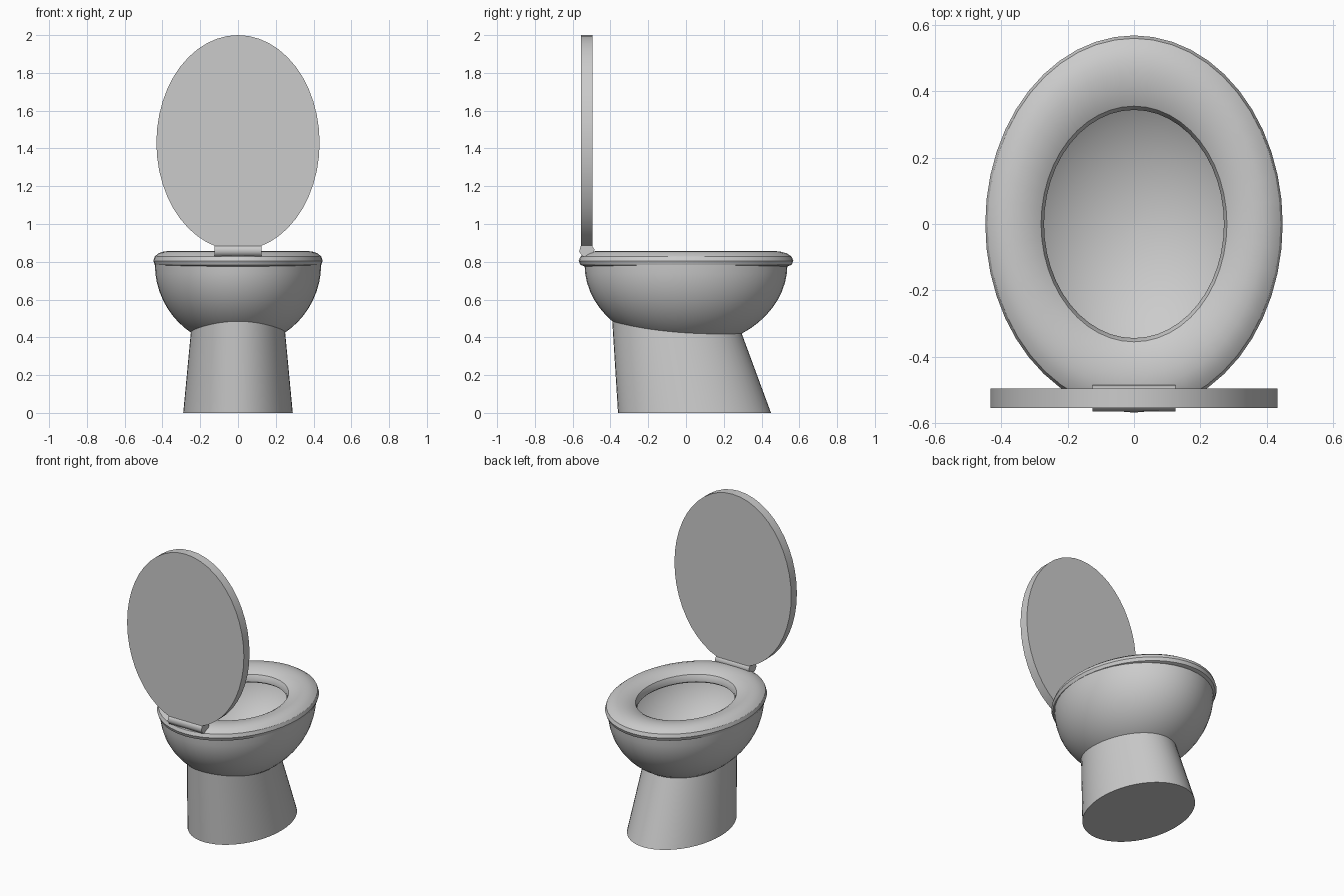
import bpy, math

if "Cube" in bpy.data.objects:
    bpy.data.objects.remove(bpy.data.objects["Cube"])

SEG = 48


def loft(name, rings, closed=False, cap_first=False, cap_last=False, angle=30):
    """Skin a list of equal-length vertex rings."""
    n = len(rings[0])
    verts = [v for r in rings for v in r]
    faces = []
    count = len(rings) if closed else len(rings) - 1
    for i in range(count):
        a, b = i * n, ((i + 1) % len(rings)) * n
        for j in range(n):
            k = (j + 1) % n
            faces.append((a + j, a + k, b + k, b + j))
    if cap_first:
        faces.append(tuple(reversed(range(n))))
    if cap_last:
        faces.append(tuple(range((len(rings) - 1) * n, len(rings) * n)))
    mesh = bpy.data.meshes.new(name)
    mesh.from_pydata(verts, [], faces)
    mesh.update()
    obj = bpy.data.objects.new(name, mesh)
    bpy.context.collection.objects.link(obj)
    bpy.context.view_layer.objects.active = obj
    obj.select_set(True)
    bpy.ops.object.shade_smooth_by_angle(angle=math.radians(angle))
    obj.select_set(False)
    return obj


def angles(n):
    return [2 * math.pi * i / n for i in range(n)]


def oval(rx, ry, z, cy=0.0):
    return [(rx * math.cos(t), cy + ry * math.sin(t), z) for t in angles(SEG)]


# Bowl: open lower half of an ellipsoid
BX, BY, BZ, RIM = 0.44, 0.537, 0.437, 0.785
bowl_rings = []
for i in range(15):
    t = math.pi / 2 * (0.02 + 0.98 * i / 14)
    bowl_rings.append(oval(BX * math.sin(t), BY * math.sin(t), RIM - BZ * math.cos(t)))
loft("bowl", bowl_rings, cap_first=True)


# Pedestal: leaning tapered oval, trimmed to the underside of the bowl
def pedestal_point(t, z):
    front, back = 0.45 - 0.369 * z, -0.36 - 0.0625 * z
    rx = 0.29 - 0.095 * z
    return (rx * math.cos(t), (front + back) / 2 + (front - back) / 2 * math.sin(t), z)


def pedestal_top(t):
    lo, hi = 0.0, RIM
    for _ in range(30):
        mid = (lo + hi) / 2
        x, y, z = pedestal_point(t, mid)
        inside = (x / BX) ** 2 + (y / BY) ** 2 + ((z - RIM) / BZ) ** 2 < 1
        lo, hi = (lo, mid) if inside else (mid, hi)
    return lo


tops = [pedestal_top(t) for t in angles(SEG)]
loft("pedestal", [[pedestal_point(t, h * f) for t, h in zip(angles(SEG), tops)]
                  for f in (0, 0.5, 1)], cap_first=True)

# Seat: rounded ring swept around an oval (half-width, height)
profile = [(0.425, 0.776), (0.441, 0.784), (0.448, 0.805), (0.441, 0.828),
           (0.42, 0.845), (0.39, 0.855), (0.36, 0.857), (0.33, 0.852),
           (0.30, 0.842), (0.28, 0.83), (0.271, 0.808), (0.271, 0.785),
           (0.28, 0.776)]
loft("seat", [oval(r, r + 0.075 + (r - 0.28) * 0.268, z) for r, z in profile], closed=True)

# Lid: upright oval slab
loft("lid", [[(0.432 * math.cos(t), y, 1.43 + 0.57 * math.sin(t)) for t in angles(SEG)]
             for y in (-0.495, -0.555)], cap_first=True, cap_last=True)

# Hinge: low-sided barrel across the back
loft("hinge", [[(x, -0.525 + 0.041 * math.cos(t + 0.15), 0.86 + 0.037 * math.sin(t + 0.15))
                for t in angles(8)] for x in (-0.125, 0.125)],
     cap_first=True, cap_last=True, angle=50)
